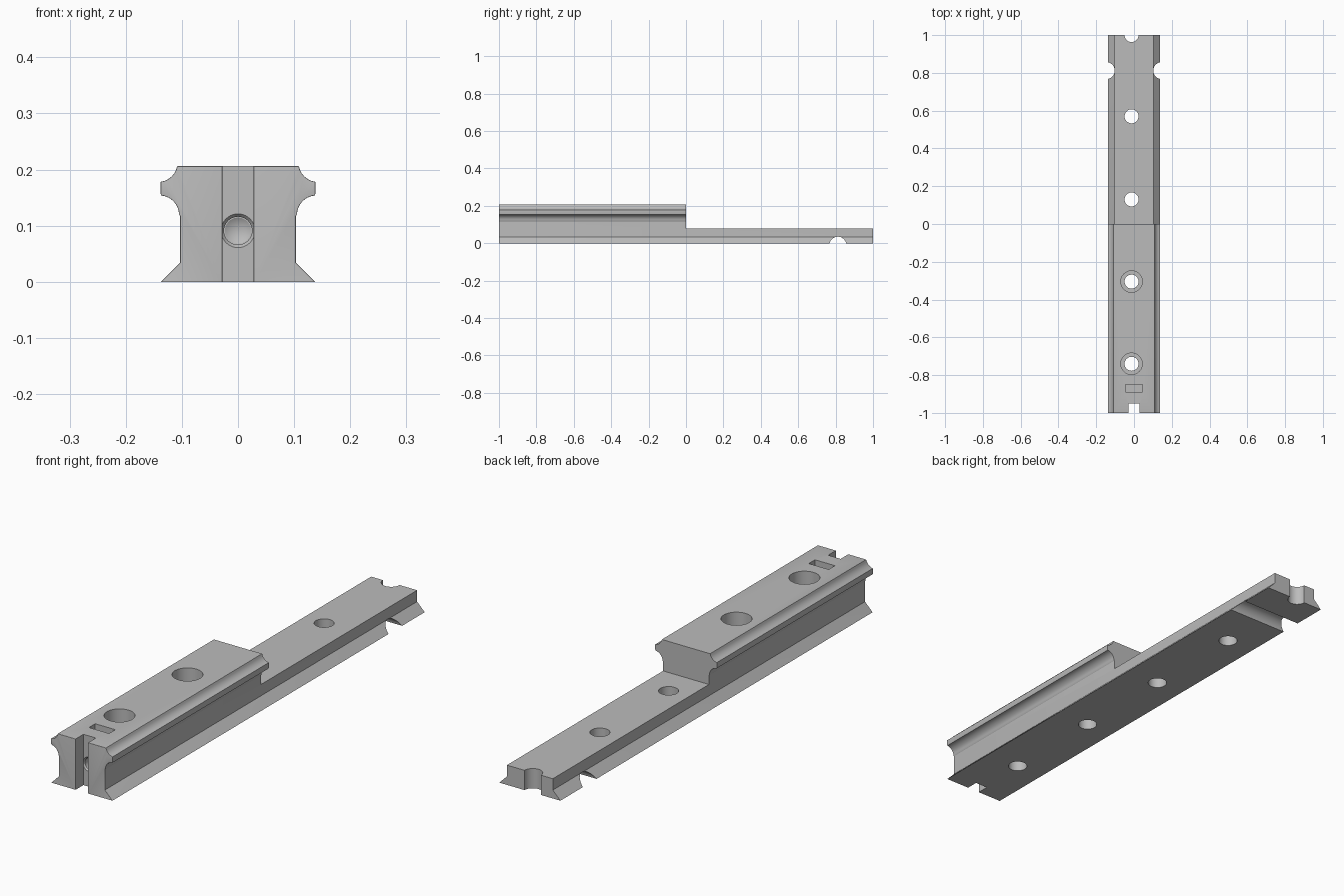
import bpy, bmesh, math
from mathutils import Matrix

if "Cube" in bpy.data.objects:
    bpy.data.objects.remove(bpy.data.objects["Cube"])

steel = bpy.data.materials.new("plain_grey")
steel.use_nodes = True
GREY = (0.5, 0.5, 0.5, 1)
steel.diffuse_color = GREY
steel.node_tree.nodes["Principled BSDF"].inputs["Base Color"].default_value = GREY


def add_object(name, bm):
    bmesh.ops.recalc_face_normals(bm, faces=bm.faces)
    mesh = bpy.data.meshes.new(name)
    bm.to_mesh(mesh)
    bm.free()
    mesh.materials.append(steel)
    obj = bpy.data.objects.new(name, mesh)
    bpy.context.collection.objects.link(obj)
    return obj


def box(name, x, y, z):
    bm = bmesh.new()
    bmesh.ops.create_cube(bm, size=1)
    for v in bm.verts:
        v.co = [lo + (c + 0.5) * (hi - lo) for c, (lo, hi) in zip(v.co, (x, y, z))]
    return add_object(name, bm)


def rod(name, centre, r1, r2, depth, axis):
    """Cylinder or cone starting at centre and running along axis."""
    turn = {"X": Matrix.Rotation(math.pi / 2, 4, "Y"),
            "Y": Matrix.Rotation(-math.pi / 2, 4, "X"),
            "Z": Matrix()}[axis]
    bm = bmesh.new()
    bmesh.ops.create_cone(bm, cap_ends=True, segments=40, radius1=r1, radius2=r2, depth=depth,
                          matrix=Matrix.Translation(centre) @ turn
                          @ Matrix.Translation((0, 0, depth / 2)))
    bmesh.ops.remove_doubles(bm, verts=bm.verts, dist=1e-5)
    return add_object(name, bm)


def cut(obj, cutters):
    for c in cutters:
        mod = obj.modifiers.new(c.name, "BOOLEAN")
        mod.operation = "DIFFERENCE"
        mod.solver = "EXACT"
        mod.object = c
    graph = bpy.context.evaluated_depsgraph_get()
    obj.data = bpy.data.meshes.new_from_object(obj.evaluated_get(graph))
    obj.modifiers.clear()
    for c in cutters:
        bpy.data.objects.remove(c)


def arc(cx, cz, r, a0, a1, n=7):
    angles = [math.radians(a0 + (a1 - a0) * i / n) for i in range(n + 1)]
    return [(cx + r * math.cos(a), cz + r * math.sin(a)) for a in angles]


# Rail profile: flared foot, straight web, head with concave flanks
half = [(0.137, 0), (0.103, 0.034), (0.103, 0.117)]
half += arc(0.140, 0.119, 0.035, 178, 95)
half += [(0.138, 0.157), (0.138, 0.178)]
half += arc(0.142, 0.212, 0.034, 262, 194)
half += [(0.108, 0.206)]
outline = half + [(-x, z) for x, z in reversed(half)]
bm = bmesh.new()
face = bm.faces.new([bm.verts.new((x, -1, z)) for x, z in outline])
moved = bmesh.ops.extrude_face_region(bm, geom=[face])["geom"]
bmesh.ops.translate(bm, vec=(0, 2, 0),
                    verts=[g for g in moved if isinstance(g, bmesh.types.BMVert)])
# The extrusion keeps its starting face, so both ends are closed
rail = add_object("stepped_rail", bm)

# Lowered rear half and front groove
cut(rail, [box("step", (-0.3, 0.3), (0, 1.2), (0.08, 0.4)),
           box("front_groove", (-0.028, 0.028), (-1.2, -0.95), (-0.1, 0.4))])

# Rounded edges on the front end
bm = bmesh.new()
bm.from_mesh(rail.data)
bmesh.ops.dissolve_limit(bm, angle_limit=0.01, verts=bm.verts, edges=bm.edges)
front = [e for e in bm.edges
         if all(v.co.y < -0.999 for v in e.verts)
         and any(v.co.z > 0.002 for v in e.verts)
         and e.calc_face_angle(0) > 0.5]
bmesh.ops.bevel(bm, geom=front, offset=0.009, segments=4, profile=0.5,
                affect="EDGES", clamp_overlap=True)
bm.to_mesh(rail.data)
bm.free()

# Screw holes, counterbored where the rail is tall
HOLE_X = -0.013
cutters = []
for i, y in enumerate((1.0, 0.57, 0.13, -0.305, -0.74)):
    cutters.append(rod(f"screw_hole_{i}", (HOLE_X, y, -0.1), 0.037, 0.037, 0.5, "Z"))
    if y < 0:
        cutters.append(rod(f"counterbore_{i}", (HOLE_X, y, 0.08), 0.057, 0.057, 0.3, "Z"))

# Nut slot, front drilling with pointed end, and cross groove underneath
cutters += [
    box("nut_slot", (-0.045, 0.045), (-0.89, -0.85), (0.055, 0.4)),
    rod("front_drilling", (0, -0.97, 0.091), 0.025, 0.025, 0.145, "Y"),
    rod("drill_point", (0, -0.826, 0.091), 0.025, 0, 0.015, "Y"),
    rod("drill_lead_in", (0, -0.951, 0.091), 0.031, 0.024, 0.008, "Y"),
    rod("cross_groove", (-0.3, 0.812, -0.01), 0.045, 0.045, 0.6, "X"),
]
cut(rail, cutters)

bpy.context.view_layer.objects.active = rail
rail.select_set(True)
bpy.ops.object.shade_smooth_by_angle(angle=math.radians(30))
